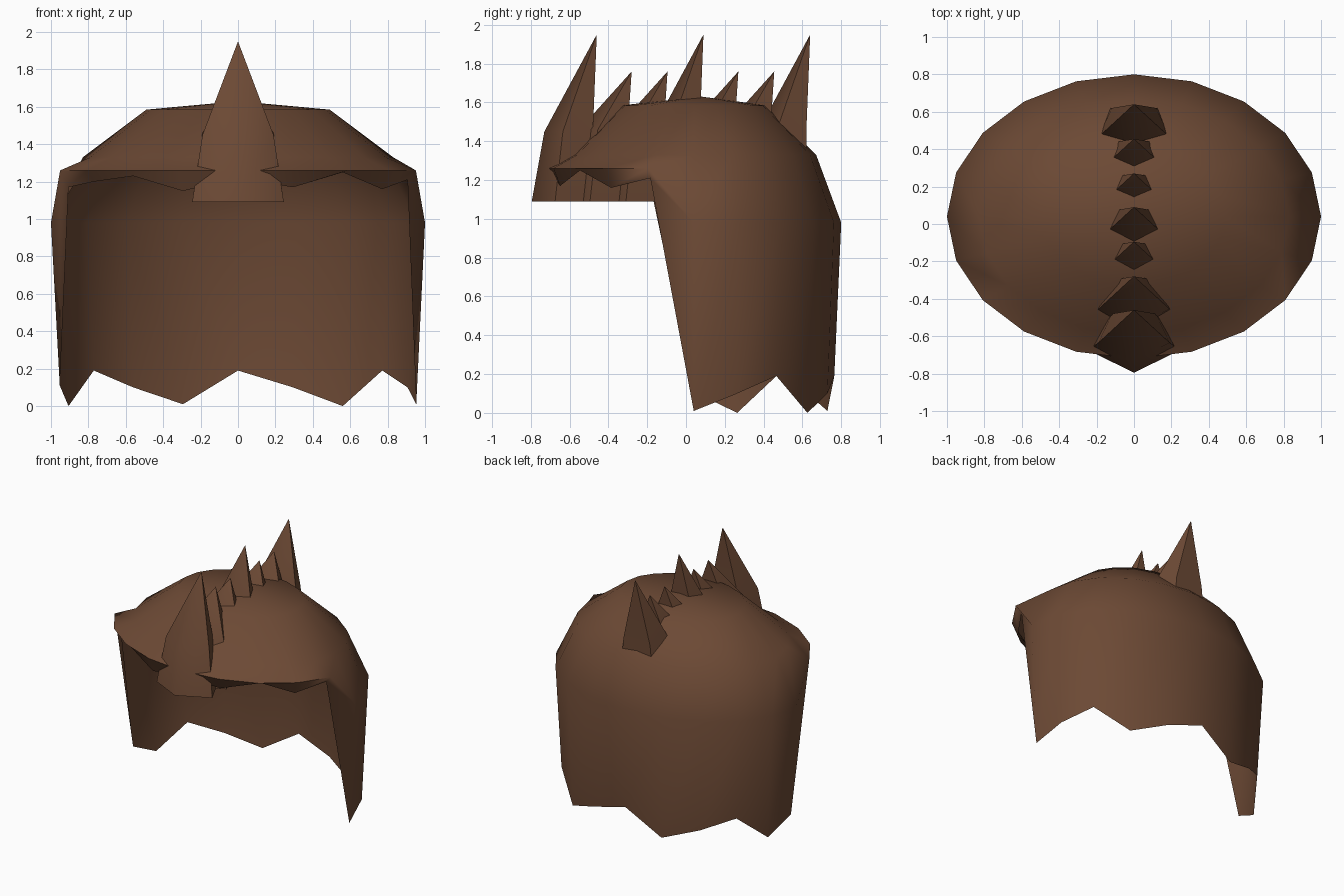
import bpy, math

if "Cube" in bpy.data.objects:
    bpy.data.objects.remove(bpy.data.objects["Cube"])

brown = bpy.data.materials.new("dark brown")
brown.diffuse_color = (0.15, 0.067, 0.035, 1)
brown.use_nodes = True
brown.node_tree.nodes["Principled BSDF"].inputs["Base Color"].default_value = brown.diffuse_color


def make_object(name, verts, faces, angle):
    mesh = bpy.data.meshes.new(name)
    mesh.from_pydata(verts, [], faces)
    mesh.materials.append(brown)
    obj = bpy.data.objects.new(name, mesh)
    bpy.context.collection.objects.link(obj)
    bpy.ops.object.select_all(action='DESELECT')
    obj.select_set(True)
    bpy.context.view_layer.objects.active = obj
    bpy.ops.object.shade_smooth_by_angle(angle=math.radians(angle))
    return obj


# Hair shell: elliptical rings of 20 points, from the ragged hem up to the crown
SIDES = 20
# hem heights every 18 degrees, starting on the +x side and passing the back
hem = [0.01, 0.10, 0.19, 0.0, 0.10, 0.19, 0.01, 0.10, 0.19, 0.0, 0.11,
       1.17, 1.20, 1.23, 1.15, 1.22, 1.17, 1.25, 1.16, 1.21]


def ring(scale, height):
    points = []
    for i in range(SIDES):
        a = 2 * math.pi * i / SIDES
        points.append((scale * math.cos(a), 0.04 + 0.76 * scale * math.sin(a), height(i)))
    return points


verts = (ring(0.953, lambda i: hem[i])
         + ring(1.0, lambda i: 0.98 if i <= 10 else 1.26)   # rim is higher over the face
         + ring(0.83, lambda i: 1.33)
         + ring(0.49, lambda i: 1.585)
         + [(0, 0.08, 1.63)])
faces = []
for r in range(3):
    for i in range(SIDES):
        j = (i + 1) % SIDES
        a, b = r * SIDES, (r + 1) * SIDES
        faces.append((a + i, a + j, b + j, b + i))
top = 3 * SIDES
faces += [(top + i, top + (i + 1) % SIDES, 4 * SIDES) for i in range(SIDES)]
make_object("hair_shell", verts, faces, 60)


# Crest spikes: five-sided cones with a bend, leaning backwards
def spike(name, tip_y, tip_z, bend_z):
    verts = []
    # half width, front and back offsets from the tip, height
    for half, front, back, z in ((0.245, -0.335, -0.02, 1.09), (0.19, -0.27, -0.02, bend_z)):
        ry = (back - front) / 1.809
        for k in range(5):
            a = -math.pi / 2 + k * 2 * math.pi / 5
            verts.append((half / 0.951 * math.cos(a),
                          tip_y + front + ry + ry * math.sin(a), z))
    verts.append((0, tip_y, tip_z))
    faces = [(4, 3, 2, 1, 0)]
    for k in range(5):
        n = (k + 1) % 5
        faces += [(k, n, 5 + n, 5 + k), (5 + k, 5 + n, 10)]
    make_object(name, verts, faces, 60)


for n, y in enumerate((-0.46, 0.09, 0.64)):
    spike("large_spike_%d" % (n + 1), y, 1.95, 1.45)
for n, y in enumerate((-0.28, -0.095, 0.27, 0.455)):
    spike("small_spike_%d" % (n + 1), y, 1.76, 1.46)
